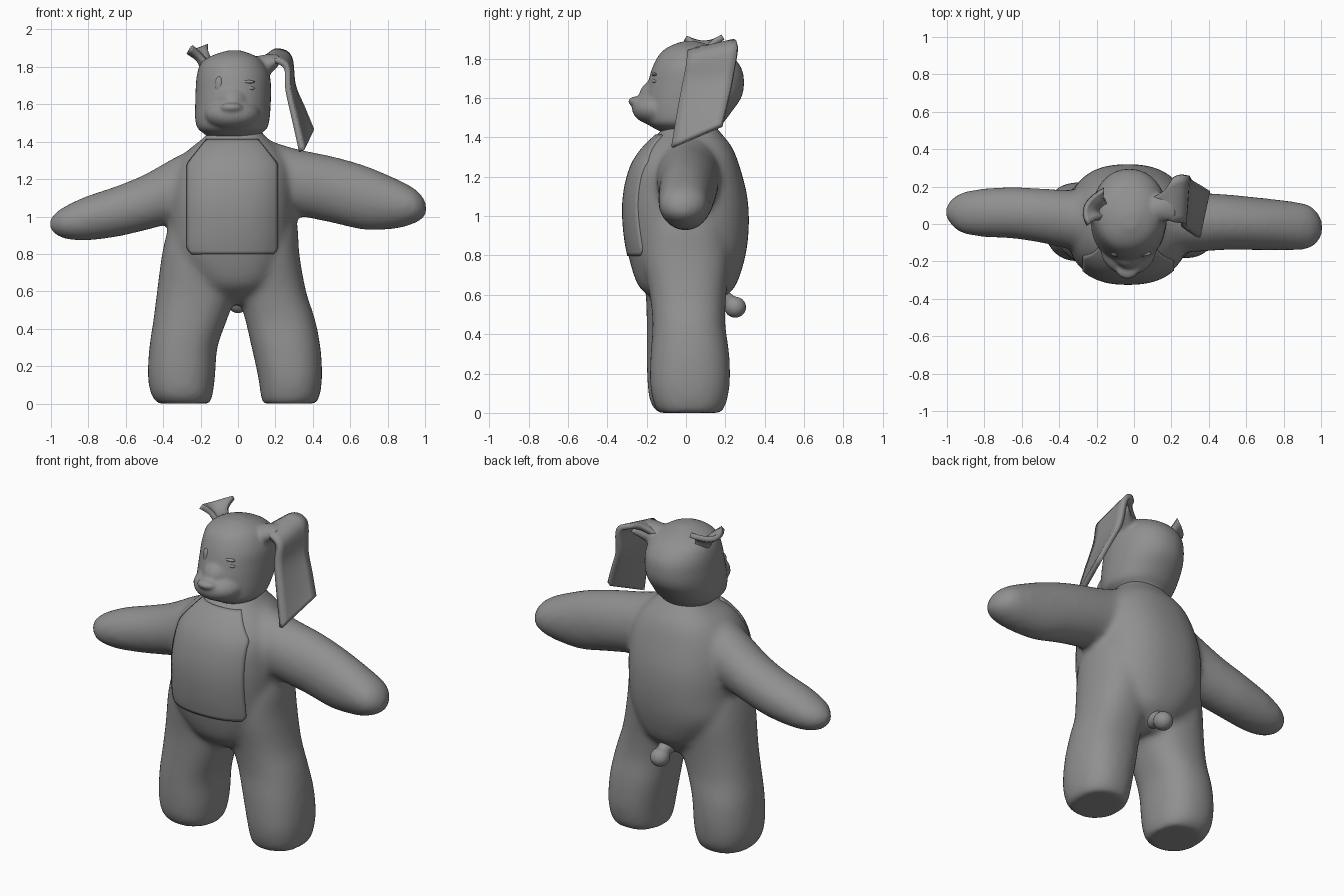
import bpy, bmesh
from math import cos, sin, pi, copysign
from mathutils import Vector, Matrix

grey = bpy.data.materials.new("dark_grey")
grey.diffuse_color = (.28, .28, .28, 1)


def curve_stations(st, sub):
    # smooth interpolation through the given stations
    out = []
    for i in range(len(st) - 1):
        p = [Vector(st[max(0, min(len(st) - 1, i + k))]) for k in (-1, 0, 1, 2)]
        for s in range(sub):
            t = s / sub
            out.append(p[1] + 0.5 * t * (p[2] - p[0] + t * (2 * p[0] - 5 * p[1] + 4 * p[2] - p[3]
                       + t * (3 * (p[1] - p[2]) + p[3] - p[0]))))
    return out + [Vector(st[-1])]


def loft(bm, stations, axis='z', power=2.0, sides=40, sub=4):
    # station: (position, centre 1, radius 1, centre y, radius y)
    rings = []
    for t, c1, r1, cy, ry in curve_stations(stations, sub):
        ring = []
        for k in range(sides):
            a = 2 * pi * k / sides
            u = c1 + r1 * copysign(abs(cos(a)) ** (2 / power), cos(a))
            v = cy + ry * copysign(abs(sin(a)) ** (2 / power), sin(a))
            ring.append(bm.verts.new((u, v, t) if axis == 'z' else (t, v, u)))
        rings.append(ring)
    faces = [bm.faces.new((a[k], a[(k + 1) % sides], b[(k + 1) % sides], b[k]))
             for a, b in zip(rings, rings[1:]) for k in range(sides)]
    faces += [bm.faces.new(rings[0]), bm.faces.new(rings[-1])]
    bmesh.ops.recalc_face_normals(bm, faces=faces)


def blob(bm, loc, rad):
    bmesh.ops.create_uvsphere(bm, u_segments=24, v_segments=16, radius=1,
                              matrix=Matrix.Translation(loc) @ Matrix.Diagonal((*rad, 1)))


def finish(name, bm, voxel=None, smooth=0):
    me = bpy.data.meshes.new(name)
    bm.to_mesh(me)
    bm.free()
    me.materials.append(grey)
    me.shade_smooth()
    ob = bpy.data.objects.new(name, me)
    bpy.context.collection.objects.link(ob)
    if voxel:
        m = ob.modifiers.new("blend", 'REMESH')
        m.mode, m.voxel_size, m.use_smooth_shade = 'VOXEL', voxel, True
        s = ob.modifiers.new("soften", 'SMOOTH')
        s.factor, s.iterations = 0.5, smooth
    return ob


def sheet(name, rows):
    # thin sheet through rows of points
    bm = bmesh.new()
    vs = [[bm.verts.new(p) for p in r] for r in rows]
    for a, b in zip(vs, vs[1:]):
        for i in range(len(a) - 1):
            bm.faces.new((a[i], a[i + 1], b[i + 1], b[i]))
    return finish(name, bm)


def thicken(ob, amount):
    m = ob.modifiers.new("thickness", 'SOLIDIFY')
    m.thickness, m.offset = amount, 0


# Body: torso, arms and legs blended together
bm = bmesh.new()
loft(bm, [(.53, -.02, .07, .03, .12), (.58, -.02, .15, .01, .18), (.65, -.02, .23, .005, .25),
          (.8, -.04, .32, .005, .298), (.95, -.035, .33, .002, .318), (1.1, -.03, .33, -.002, .314),
          (1.25, -.02, .31, -.003, .277), (1.35, -.02, .25, .01, .225), (1.42, -.015, .17, .02, .16),
          (1.47, -.015, .13, .02, .12)], power=2.4)
loft(bm, [(-.1, 1.21, .2, .02, .16), (-.3, 1.155, .18, .02, .16), (-.5, 1.075, .15, .045, .145),
          (-.65, 1.027, .136, .06, .138), (-.82, .988, .117, .06, .128), (-.93, .967, .085, .06, .105),
          (-.98, .962, .055, .063, .065), (-1.006, .96, .025, .065, .03)], axis='x')
loft(bm, [(.1, 1.22, .21, .02, .16), (.3, 1.185, .18, .01, .16), (.5, 1.145, .178, .01, .148),
          (.68, 1.1, .172, 0, .14), (.85, 1.068, .132, -.01, .13), (.94, 1.057, .095, -.015, .115),
          (.985, 1.048, .062, -.018, .075), (1.006, 1.04, .03, -.02, .035)], axis='x')
loft(bm, [(0, -.29, .14, .01, .15), (.05, -.3, .165, .01, .19), (.15, -.302, .18, .012, .208),
          (.3, -.292, .182, .01, .21), (.45, -.255, .197, 0, .2), (.6, -.22, .213, 0, .205),
          (.8, -.2, .206, 0, .225), (.95, -.19, .18, 0, .21), (1.1, -.18, .14, 0, .17)], power=2.3)
loft(bm, [(0, .275, .145, .02, .16), (.05, .28, .159, .02, .185), (.15, .278, .172, .02, .203),
          (.3, .257, .184, .02, .2), (.45, .225, .187, .015, .185), (.6, .18, .184, .01, .195),
          (.8, .14, .188, 0, .225), (.95, .14, .178, 0, .21), (1.1, .14, .14, 0, .17)], power=2.3)
body = finish("body", bm, .017, 14)

# Belly panel draped over the front of the body
rows = []
for j in range(37):
    z = .8 + .61 * j / 36
    half = .24 - max(0, z - 1.28) * .8 - max(0, .825 - z)
    rows.append([(-.03 + half * (i / 15 - 1), -.6, z) for i in range(31)])
panel = sheet("belly_panel", rows)
w = panel.modifiers.new("drape", 'SHRINKWRAP')
w.target, w.wrap_method = body, 'PROJECT'
w.use_project_x = w.use_project_z = False
w.use_project_y = w.use_positive_direction = True
w.use_negative_direction = False
thicken(panel, .014)

# Head with muzzle, nose and the root of the long ear
bm = bmesh.new()
loft(bm, [(1.41, -.02, .12, .03, .12), (1.445, -.03, .155, 0, .16), (1.475, -.03, .188, -.005, .195),
          (1.53, -.03, .2, .01, .222), (1.6, -.027, .202, .035, .245), (1.67, -.025, .202, .05, .245),
          (1.75, -.025, .196, .055, .228), (1.82, -.03, .168, .045, .182), (1.86, -.025, .115, .03, .12),
          (1.888, -.02, .035, .02, .04)], power=2.1)
blob(bm, (-.03, -.13, 1.545), (.15, .145, .088))
blob(bm, (-.03, -.1, 1.61), (.1, .14, .1))
blob(bm, (-.035, -.25, 1.583), (.06, .045, .026))
loft(bm, [(.07, 1.775, .075, .08, .08), (.15, 1.805, .062, .09, .08), (.22, 1.84, .03, .12, .1)], axis='x')
finish("head", bm, .01, 8)

# Eyelids
bm = bmesh.new()
blob(bm, (-.1, -.158, 1.7), (.024, .018, .048))
for z, h in ((1.72, .01), (1.685, .013)):
    blob(bm, (.04, -.157, z), (.05, .016, h))
finish("eyelids", bm)

# Short ear stub, curled outwards: front, middle and back point at each station
rows = []
for e in curve_stations([(-.13, .03, 1.79, -.19, .07, 1.8, -.13, .12, 1.79),
                         (-.195, .03, 1.86, -.213, .08, 1.845, -.16, .13, 1.87),
                         (-.248, -.003, 1.905, -.258, .1, 1.88, -.16, .188, 1.91)], 4):
    f, m, b = Vector(e[:3]), Vector(e[3:6]), Vector(e[6:])
    rows.append([f * (1 - t) * (1 - 2 * t) + m * 4 * t * (1 - t) + b * t * (2 * t - 1)
                 for t in (i / 8 for i in range(9))])
short_ear = sheet("short_ear", rows)
thicken(short_ear, .03)

# Long drooping ear: front edge and back edge at each station
edges = [(.1, .04, 1.8, .1, .14, 1.81), (.17, .03, 1.825, .165, .18, 1.86),
         (.215, .012, 1.83, .21, .245, 1.885), (.262, .005, 1.79, .275, .262, 1.85),
         (.268, -.015, 1.68, .295, .238, 1.7), (.305, -.045, 1.51, .345, .21, 1.58),
         (.34, -.07, 1.35, .395, .18, 1.46)]
rows = []
for e in curve_stations(edges, 5):
    f, b = Vector(e[:3]), Vector(e[3:])
    rows.append([f.lerp(b, i / 6) for i in range(7)])
long_ear = sheet("long_ear", rows)
thicken(long_ear, .03)

# Tail
bm = bmesh.new()
blob(bm, (0, .25, .537), (.056, .056, .054))
blob(bm, (0, .18, .575), (.045, .07, .045))
finish("tail", bm, .008, 4)

# Keep crisp edges on the thin parts
for ob in bpy.context.collection.objects:
    ob.select_set(ob in (panel, short_ear, long_ear))
bpy.context.view_layer.objects.active = long_ear
bpy.ops.object.shade_smooth_by_angle()
